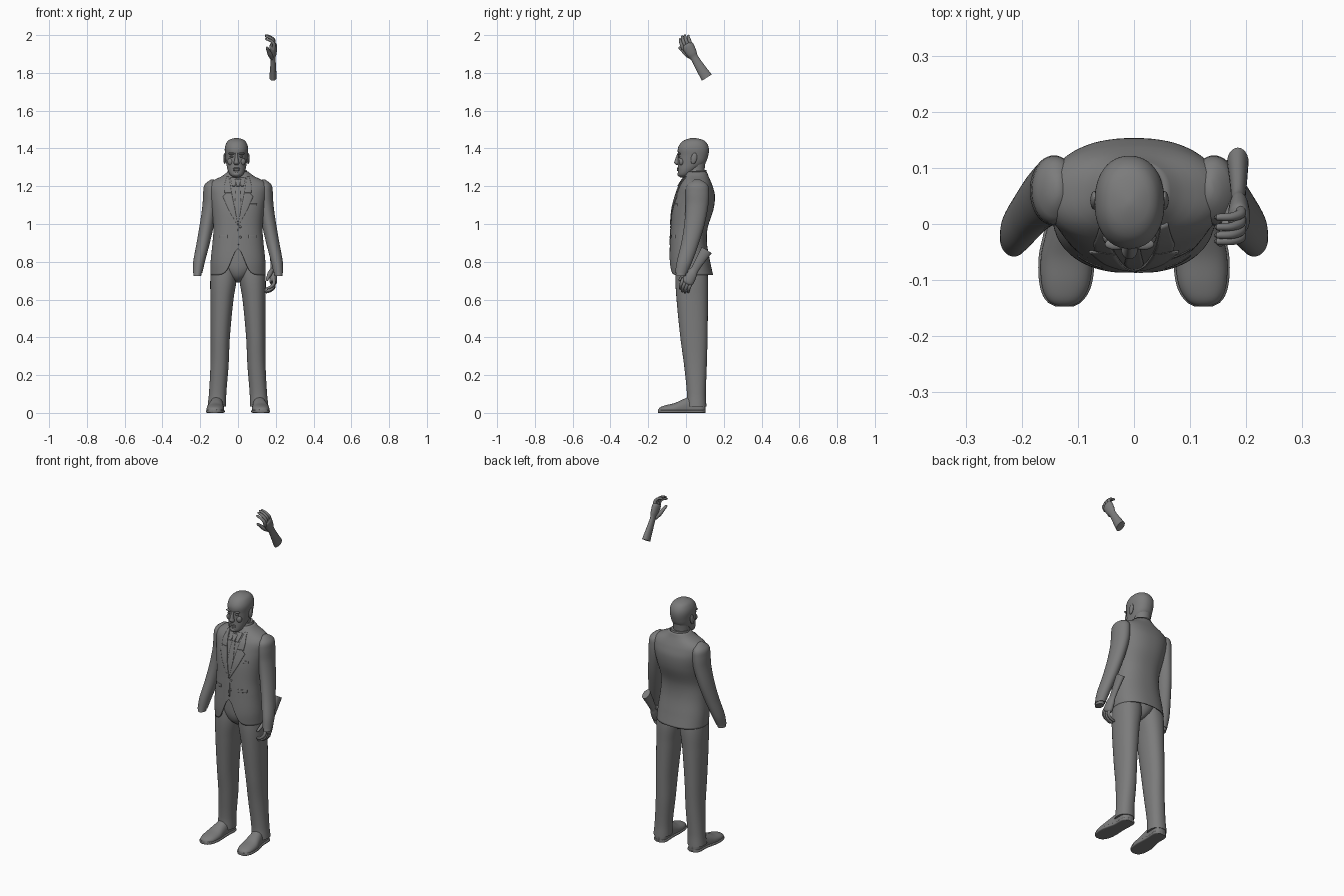
import bpy, bmesh, math
from mathutils import Vector

old = bpy.data.objects.get("Cube")
if old:
    bpy.data.objects.remove(old)

grey = bpy.data.materials.new("plain grey")
grey.use_nodes = True
colour = (0.2, 0.2, 0.2, 1)
grey.diffuse_color = colour
grey.node_tree.nodes["Principled BSDF"].inputs["Base Color"].default_value = colour


def finish(name, bm, solid=0.0):
    bmesh.ops.recalc_face_normals(bm, faces=bm.faces)
    mesh = bpy.data.meshes.new(name)
    bm.to_mesh(mesh)
    bm.free()
    mesh.materials.append(grey)
    ob = bpy.data.objects.new(name, mesh)
    bpy.context.collection.objects.link(ob)
    if solid:
        mod = ob.modifiers.new("thickness", 'SOLIDIFY')
        mod.thickness = solid
        mod.offset = 0
    bpy.ops.object.select_all(action='DESELECT')
    ob.select_set(True)
    bpy.context.view_layer.objects.active = ob
    bpy.ops.object.shade_smooth_by_angle(angle=math.radians(45))
    return ob


def sample(rows, t):
    """Smooth interpolation of a table whose first column is the parameter."""
    t = min(max(t, rows[0][0]), rows[-1][0])
    i = next(k for k in range(len(rows) - 1) if t <= rows[k + 1][0])
    a, b = rows[i], rows[i + 1]
    before, after = rows[max(i - 1, 0)], rows[min(i + 2, len(rows) - 1)]
    h = b[0] - a[0]
    u = (t - a[0]) / h
    out = []
    for c in range(1, len(a)):
        m0 = (b[c] - before[c]) / (b[0] - before[0]) * h
        m1 = (after[c] - a[c]) / (after[0] - a[0]) * h
        out.append((2*u**3 - 3*u*u + 1) * a[c] + (u**3 - 2*u*u + u) * m0
                   + (3*u*u - 2*u**3) * b[c] + (u**3 - u*u) * m1)
    return out


def skin(bm, rings, cap=True):
    loops = [[bm.verts.new(p) for p in ring] for ring in rings]
    n = len(loops[0])
    for lo, hi in zip(loops, loops[1:]):
        for i in range(n):
            bm.faces.new((lo[i], lo[(i + 1) % n], hi[(i + 1) % n], hi[i]))
    if cap:
        bm.faces.new(loops[0])
        bm.faces.new(loops[-1])


def oval(cx, cy, rx, ry, power=2.0, n=48):
    for i in range(n):
        c, s = math.cos(math.tau * i / n), math.sin(math.tau * i / n)
        yield (cx + rx * math.copysign(abs(c) ** (2 / power), c),
               cy + ry * math.copysign(abs(s) ** (2 / power), s))


def loft(name, rows, steps=40, power=2.0, place=lambda a, b, t: (a, b, t)):
    """Stack ovals; rows hold (t, centre, centre, radius, radius)."""
    bm = bmesh.new()
    ts = [rows[0][0] + (rows[-1][0] - rows[0][0]) * k / steps for k in range(steps + 1)]
    skin(bm, [[place(a, b, t) for a, b in oval(*sample(rows, t), power)] for t in ts])
    return finish(name, bm)


def tube(bm, points, radii, flat=1.0, n=14):
    """Rounded limb through points, squashed along x by flat."""
    rows = [(i, *p, r) for i, (p, r) in enumerate(zip(points, radii))]
    rings, steps = [], 6 * (len(points) - 1)
    for k in range(steps + 1):
        t = k / 6
        x, y, z, r = sample(rows, t)
        d = Vector(sample(rows, t + 0.05)[:3]) - Vector(sample(rows, t - 0.05)[:3])
        side = d.cross(Vector((1, 0, 0))).normalized()
        face = side.cross(d).normalized()
        rings.append([Vector((x, y, z)) + side * a + face * b
                      for a, b in oval(0, 0, r, r * flat, n=n)])
    skin(bm, rings)


def blob(name, centre, size, tilt=0):
    bpy.ops.mesh.primitive_uv_sphere_add(segments=20, ring_count=12, radius=1, location=centre,
                                         rotation=(tilt, 0, 0))
    ob = bpy.context.object
    ob.name, ob.scale = name, size
    ob.data.materials.append(grey)
    bpy.ops.object.shade_smooth_by_angle()


def front_back(rows, cx=0.0):
    """Turn (z, half width, front, back) rows into oval rows."""
    return [(z, cx, (f + b) / 2, w, (b - f) / 2) for z, w, f, b in rows]


# Jacket body with a cutaway hem
JACKET = front_back([
    (.73, .143, -.08, .14), (.80, .142, -.085, .125), (.90, .132, -.082, .108),
    (.98, .127, -.078, .112), (1.08, .138, -.07, .143), (1.15, .15, -.053, .15),
    (1.20, .155, -.035, .138), (1.225, .135, -.02, .128), (1.25, .085, -.005, .117),
    (1.275, .052, .008, .108)])
POWER = 2.3
rings = []
for k in range(61):
    ring = []
    base = .73 + .545 * k / 60
    cx, cy, rx, ry = sample(JACKET, base)
    for x, y in oval(cx, cy, rx, ry, POWER, 72):
        lift = .14 * math.exp(-(x / .045) ** 2) if y < cy else 0
        z = base + lift * max(0, (1 - base) / .27)
        ax, ay, aw, ad = sample(JACKET, z)
        ring.append((x / rx * aw, ay + (y - cy) / ry * ad, z))
    rings.append(ring)
bm = bmesh.new()
skin(bm, rings, cap=False)
finish("jacket_body", bm, .006)


def band(name, rows, lift=.004, thick=.004):
    """Cloth strip lying on the jacket front; rows hold (z, x from, x to)."""
    bm = bmesh.new()
    grid = []
    for a, b in zip(rows, rows[1:]):
        for k in range(9):
            z, x0, x1 = (p + (q - p) * k / 8 for p, q in zip(a, b))
            _, cy, rx, ry = sample(JACKET, z)
            line = []
            for j in range(7):
                x = x0 + (x1 - x0) * j / 6
                edge = min(abs(x) / rx, .98) ** POWER
                line.append(bm.verts.new((x, cy - ry * (1 - edge) ** (1 / POWER) - lift, z)))
            grid.append(line)
    for lo, hi in zip(grid, grid[1:]):
        for j in range(6):
            bm.faces.new((lo[j], lo[j + 1], hi[j + 1], hi[j]))
    bmesh.ops.remove_doubles(bm, verts=bm.verts, dist=1e-5)
    finish(name, bm, thick)


# Tie, front edge, breast pocket and buttons
band("tie", [(1.01, -.008, .008), (1.1, -.017, .017), (1.2, -.01, .01), (1.215, -.009, .009)], .003)
band("tie_knot", [(1.2, -.008, .008), (1.235, -.015, .015)], .007, .008)
band("front_edge", [(.89, .0, .006), (1.0, -.002, .004)], .003)
band("breast_pocket", [(1.095, .06, .1), (1.107, .06, .1)], .003)
for z in (.93, .985):
    blob("button", (.012, sample(JACKET, z)[1] - sample(JACKET, z)[3] - .004, z), (.006, .003, .006))

ARM = [(.74, .214, -.026, .025, .032), (.8, .206, -.008, .031, .041), (.9, .184, .022, .035, .047),
       (1.0, .164, .045, .038, .054), (1.1, .147, .058, .041, .06), (1.17, .142, .06, .042, .062),
       (1.21, .14, .06, .036, .053), (1.235, .136, .06, .008, .016)]
LEG = [(.035, .112, .055, .049, .053), (.1, .108, .055, .046, .05), (.25, .098, .05, .048, .06),
       (.4, .094, .042, .051, .072), (.6, .085, .033, .061, .083), (.72, .076, .03, .07, .086),
       (.86, .07, .025, .06, .07)]
SHOE = [(-.147, .124, .01, .012, .008), (-.138, .124, .013, .028, .016), (-.11, .122, .016, .042, .024),
        (-.06, .12, .02, .046, .032), (-.02, .117, .025, .041, .045), (.02, .113, .03, .036, .055),
        (.08, .111, .03, .036, .055), (.098, .11, .028, .026, .045), (.104, .11, .025, .012, .03)]
SOLE = [(y, x, .008, rx + .004, .009) for y, x, z, rx, rz in SHOE]


def sided(rows, s):
    return [(r[0], s * r[1], *r[2:]) for r in rows]


def along_y(a, b, t):
    return (a, t, max(b, 0))


# Paired parts of the suit and shoes
for s, side in ((1, "left"), (-1, "right")):
    loft(side + "_sleeve", sided(ARM, s), 50)
    loft(side + "_shirt_cuff", [(.725, s * .216, -.029, .021, .027), (.76, s * .212, -.02, .022, .028)], 4)
    loft(side + "_trouser_leg", sided(LEG, s), 60, 2.2)
    loft(side + "_shoe", sided(SHOE, s), 40, 2.2, along_y)
    loft(side + "_sole", sided(SOLE, s), 40, 4, along_y)
    lapel = [(.995, 0, .004), (1.08, .017, .052), (1.145, .03, .08), (1.165, .034, .06)]
    collar = [(1.165, .034, .07), (1.2, .04, .072), (1.25, .048, .06)]
    for name, rows, lift in (("lapel", lapel, .006), ("collar", collar, .006),
                             ("pocket_flap", [(.925, .055, .1), (.942, .055, .1)], .003),
                             ("shirt_collar", [(1.2, .016, .03), (1.245, .004, .04)], .008)):
        band(side + "_" + name, [(z, s * a, s * b) for z, a, b in rows], lift)
loft("trouser_seat", [(.69, 0, .035, .012, .04), (.72, 0, .032, .06, .075),
                      (.78, 0, .028, .115, .088), (.95, 0, .022, .11, .075)], 20)
loft("collar_stand", [(1.24, 0, .058, .066, .062), (1.27, -.003, .058, .055, .053),
                      (1.285, -.004, .06, .05, .048)], 8)

# Head and neck
HX = -.008
loft("neck", [(1.22, -.003, .05, .05, .05), (1.28, HX, .052, .045, .046), (1.34, HX, .06, .045, .045)], 12)
loft("head", front_back([
    (1.247, .014, -.03, -.004), (1.258, .032, -.041, .02), (1.285, .046, -.043, .055),
    (1.32, .054, -.043, .1), (1.36, .059, -.042, .117), (1.40, .062, -.043, .121),
    (1.43, .053, -.027, .109), (1.447, .036, -.002, .086), (1.456, .006, .03, .045)], HX), 50, 2.2)
loft("nose", [(1.312, HX, -.042, .008, .008), (1.322, HX, -.045, .015, .017),
              (1.335, HX, -.044, .011, .016), (1.375, HX, -.038, .006, .007)], 14)
for z, h in ((1.294, .005), (1.286, .006)):
    blob("lip", (HX, -.042, z), (.02, .007, h))
blob("chin", (HX, -.033, 1.264), (.02, .013, .013))
for s in (1, -1):
    blob("ear", (HX + s * .062, .042, 1.347), (.008, .016, .03), -.2)
    blob("brow", (HX + s * .025, -.036, 1.373), (.019, .01, .006))
    blob("eye", (HX + s * .025, -.036, 1.357), (.011, .006, .005))
    blob("cheek", (HX + s * .031, -.024, 1.33), (.017, .014, .02))


# Loose hands: one raised, one hanging as its flipped copy
def hand(name, flip):
    bm = bmesh.new()
    tube(bm, [(.185, .11, 1.775), (.186, .075, 1.83), (.186, .045, 1.88), (.187, .03, 1.905),
              (.187, .01, 1.94), (.186, .003, 1.952)], (.031, .025, .021, .028, .032, .024), .62, 24)
    for k, reach in enumerate((.85, 1, .97, .8)):
        y, z = -.014 + k * .014, 1.934 + k * .007
        tube(bm, [(.188, y, z - .01), (.19, y - .012 * reach, z + .02 * reach),
                  (.174, y - .019 * reach, z + .042 * reach), (.15, y - .02 * reach, z + .052 * reach),
                  (.143, y - .02 * reach, z + .053 * reach)], (.009, .009, .0075, .006, .002))
    tube(bm, [(.182, .035, 1.88), (.17, .005, 1.898), (.16, -.018, 1.918), (.154, -.034, 1.933),
              (.153, -.038, 1.937)], (.013, .013, .009, .007, .002))
    if flip:
        for v in bm.verts:
            v.co.z = 2.637 - v.co.z
    finish(name, bm)


hand("raised_hand", False)
hand("hanging_hand", True)
